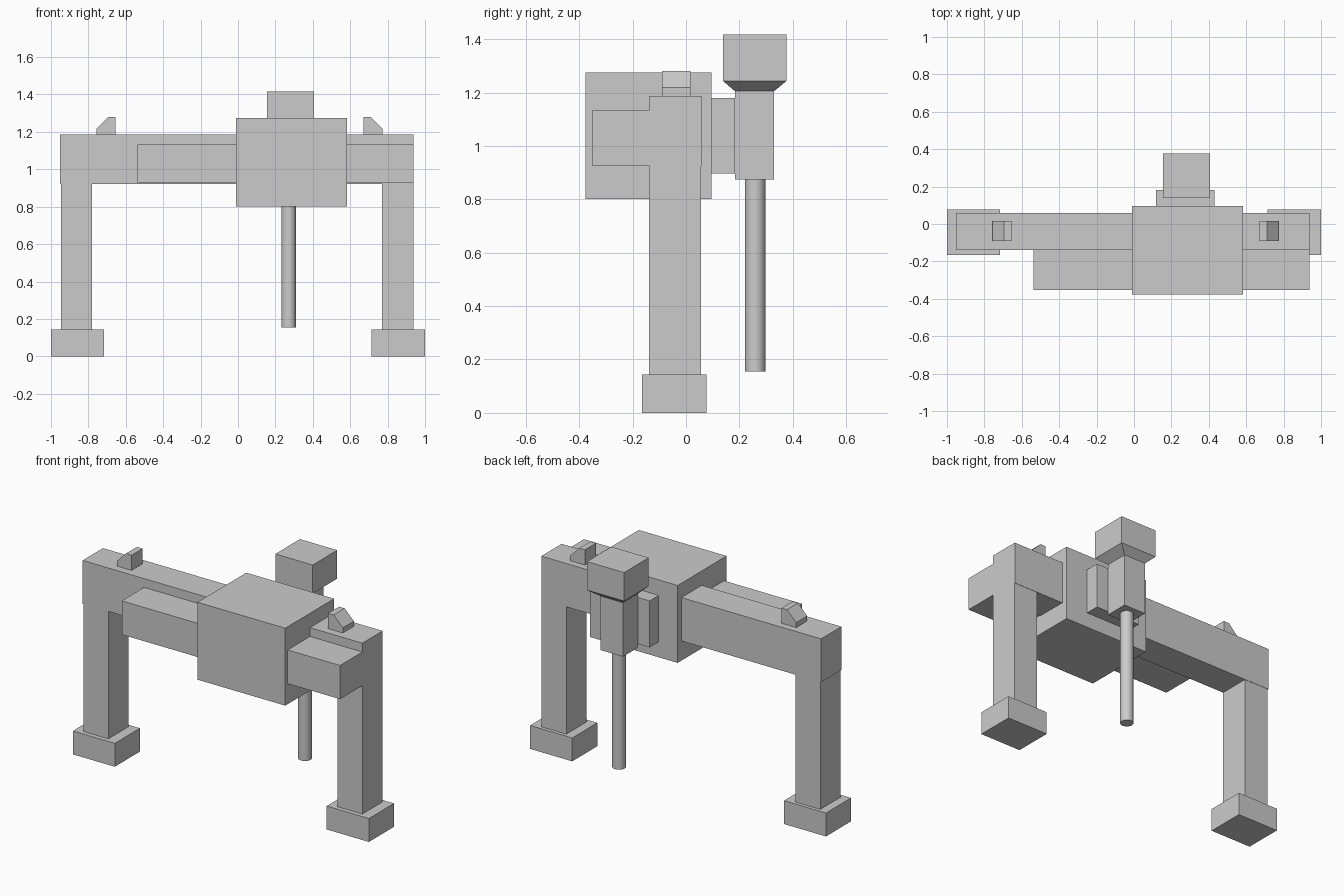
import bpy, bmesh

if "Cube" in bpy.data.objects:
    bpy.data.objects.remove(bpy.data.objects["Cube"])


def finish(name, bm):
    bmesh.ops.recalc_face_normals(bm, faces=bm.faces)
    mesh = bpy.data.meshes.new(name)
    bm.to_mesh(mesh)
    bm.free()
    obj = bpy.data.objects.new(name, mesh)
    bpy.context.collection.objects.link(obj)
    return obj


def box(name, x, y, z):
    bm = bmesh.new()
    bmesh.ops.create_cube(bm, size=1)
    for v in bm.verts:
        for i, (lo, hi) in enumerate((x, y, z)):
            v.co[i] = lo if v.co[i] < 0 else hi
    return finish(name, bm)


def prism(name, profile, y):
    # Extrude an x-z profile along y
    bm = bmesh.new()
    face = bm.faces.new([bm.verts.new((px, y[0], pz)) for px, pz in profile])
    ext = bmesh.ops.extrude_face_region(bm, geom=[face])
    for v in ext["geom"]:
        if isinstance(v, bmesh.types.BMVert):
            v.co.y = y[1]
    return finish(name, bm)


# Feet and legs
for side, foot_x, leg_x in (("left", (-1.0, -0.717), (-0.947, -0.78)),
                            ("right", (0.715, 1.0), (0.77, 0.937))):
    box(side + "_foot", foot_x, (-0.165, 0.077), (0, 0.143))
    box(side + "_leg", leg_x, (-0.138, 0.056), (0.143, 0.923))

# Cross beam and front rail
box("cross_beam", (-0.953, 0.937), (-0.138, 0.058), (0.922, 1.187))
box("front_rail", (-0.538, 0.937), (-0.353, -0.138), (0.927, 1.133))

# Sloped stops on the beam, facing outwards
stop = [(-0.05, 1.187), (-0.05, 1.218), (0.012, 1.28), (0.05, 1.28), (0.05, 1.187)]
for side, cx, s in (("left", -0.706, 1), ("right", 0.722, -1)):
    prism(side + "_stop", [(cx + s * px, pz) for px, pz in stop], (-0.09, 0.016))

# Sliding carriage and its rear plate
box("carriage", (-0.01, 0.583), (-0.377, 0.095), (0.802, 1.275))
box("rear_plate", (0.118, 0.43), (0.095, 0.183), (0.896, 1.18))

# Spindle housing with motor cap and tapered neck
box("spindle_housing", (0.195, 0.347), (0.183, 0.33), (0.875, 1.205))
box("motor_cap", (0.155, 0.407), (0.139, 0.376), (1.243, 1.417))
neck = box("motor_neck", (0.155, 0.407), (0.139, 0.376), (1.205, 1.243))
for v in neck.data.vertices:
    if v.co.z < 1.22:
        v.co.x = 0.195 if v.co.x < 0.28 else 0.347
        v.co.y = 0.183 if v.co.y < 0.25 else 0.33

# Round spindle rod
bpy.ops.mesh.primitive_cylinder_add(vertices=32, radius=0.038, depth=0.72,
                                    location=(0.271, 0.259, 0.515))
rod = bpy.context.object
rod.name = "spindle_rod"
bpy.ops.object.shade_smooth_by_angle()
